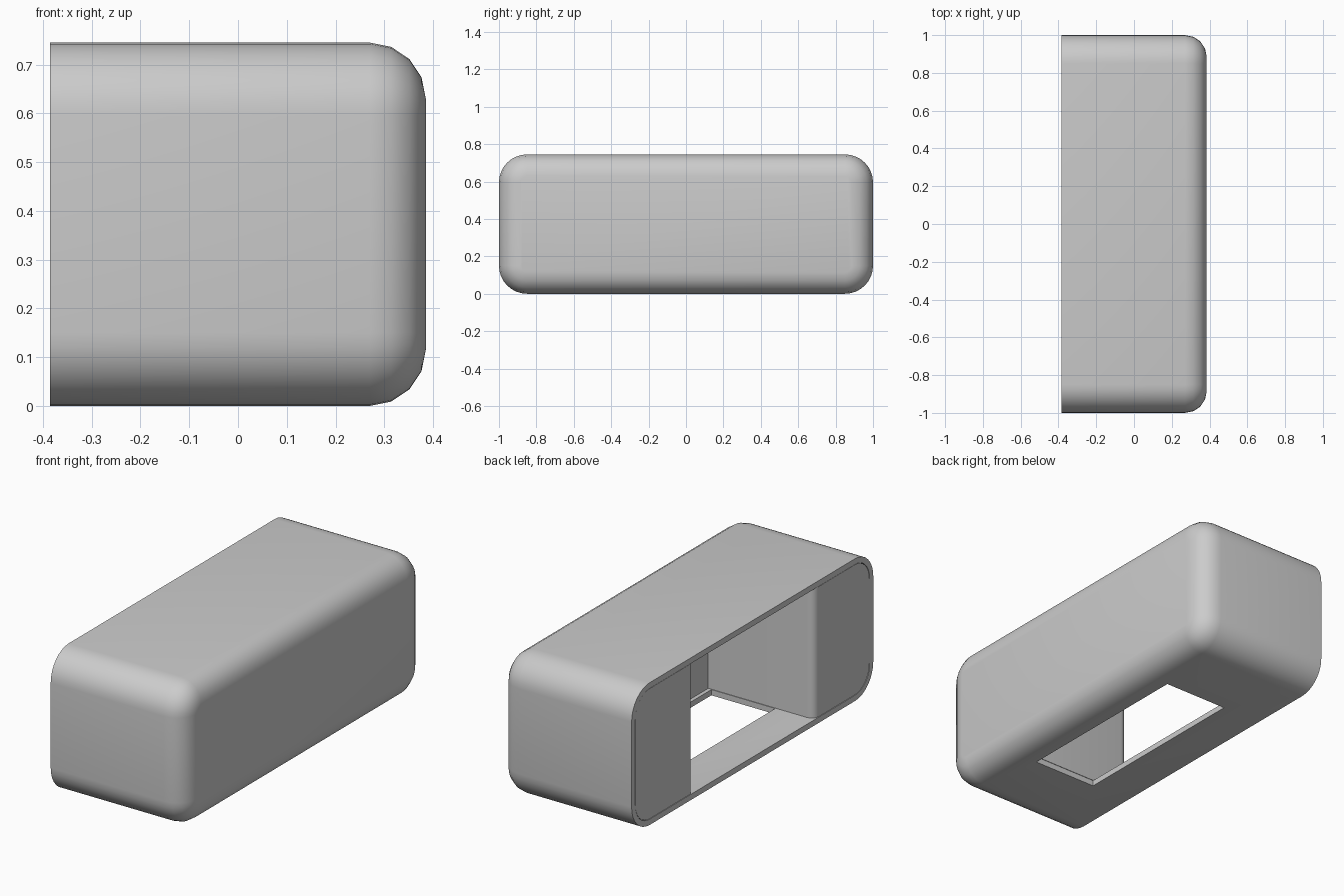
import bpy, bmesh
from math import sin, cos, pi

if "Cube" in bpy.data.objects:
    bpy.data.objects.remove(bpy.data.objects["Cube"])

X, Y, H = 0.385, 1.0, 0.745      # half depth, half length, height
R, FRONT, T = 0.15, 0.115, 0.03  # corner radius, front rounding, wall


def outline(off, n=8):
    """Rounded rectangle in y-z, inset by off."""
    r, pts = R - off, []
    for i, (sy, sz) in enumerate([(1, 1), (-1, 1), (-1, -1), (1, -1)]):
        for k in range(n + 1):
            a = (i + k / n) * pi / 2
            pts.append((sy * (Y - R) + r * cos(a), H / 2 + sz * (H / 2 - R) + r * sin(a)))
    return pts


def finish(name, bm):
    bmesh.ops.recalc_face_normals(bm, faces=bm.faces[:])
    me = bpy.data.meshes.new(name)
    bm.to_mesh(me)
    bm.free()
    ob = bpy.data.objects.new(name, me)
    bpy.context.collection.objects.link(ob)
    return ob


def smooth(ob):
    bpy.ops.object.select_all(action='DESELECT')
    ob.select_set(True)
    bpy.context.view_layer.objects.active = ob
    bpy.ops.object.shade_smooth_by_angle(angle=0.6)


def box(name, x0, x1, y0, y1, z0, z1):
    bm = bmesh.new()
    bmesh.ops.create_cube(bm, size=1)
    for v in bm.verts:
        v.co = ((x0 + x1) / 2 + v.co.x * (x1 - x0),
                (y0 + y1) / 2 + v.co.y * (y1 - y0),
                (z0 + z1) / 2 + v.co.z * (z1 - z0))
    return finish(name, bm)


# Housing: outer and inner skins joined by the rim of the open back
def skin(bm, off):
    r = FRONT - off
    path = [(-X, off)] + [(X - FRONT + r * sin(k * pi / 8), off + r * (1 - cos(k * pi / 8)))
                          for k in range(5)]
    rings = [[bm.verts.new((x, y, z)) for y, z in outline(o)] for x, o in path]
    for a, b in zip(rings, rings[1:]):
        bridge(bm, a, b)
    bm.faces.new(rings[-1])
    return rings[0]


def bridge(bm, a, b):
    for i in range(len(a)):
        j = (i + 1) % len(a)
        bm.faces.new((a[i], a[j], b[j], b[i]))


bm = bmesh.new()
bridge(bm, skin(bm, 0), skin(bm, T))
housing = finish("housing", bm)

# Rectangular opening in the floor
cutter = box("floor_cutter", -0.16, 0.21, -0.51, 0.51, -0.1, 0.1)
cutter.hide_render = True
mod = housing.modifiers.new("floor_opening", 'BOOLEAN')
mod.object, mod.solver = cutter, 'EXACT'
bpy.context.view_layer.objects.active = housing
bpy.ops.object.modifier_apply(modifier=mod.name)
bpy.data.objects.remove(cutter)
smooth(housing)


# End blocks filling both ends of the cavity
def end_block(name, side, fillet):
    pts = [(side * y, z) for y, z in outline(T + 0.002) if y > 0]
    top = [p for p in pts if p[1] > H / 2]
    low = [p for p in pts if p[1] <= H / 2]
    prof = [(side * 0.51, low[0][1])] + low + top + [(side * 0.51, top[-1][1])]
    bm = bmesh.new()
    face = bm.faces.new([bm.verts.new((-X + 0.001, y, z)) for y, z in prof])
    ext = bmesh.ops.extrude_face_region(bm, geom=[face], use_keep_orig=True)
    moved = [g for g in ext["geom"] if isinstance(g, bmesh.types.BMVert)]
    bmesh.ops.translate(bm, verts=moved, vec=(0.65, 0, 0))
    if fillet:
        edges = [e for e in bm.edges if all(abs(v.co.y - side * 0.51) < 1e-4
                                            and v.co.x < -0.3 for v in e.verts)]
        bmesh.ops.bevel(bm, geom=edges, offset=fillet, segments=4, profile=0.5, affect='EDGES')
    smooth(finish(name, bm))


end_block("far_end_block", 1, 0)
end_block("near_end_block", -1, 0.04)

# Inner front wall of the cavity
box("inner_front_wall", 0.23, 0.26, -0.51, 0.51, T, H - T)
